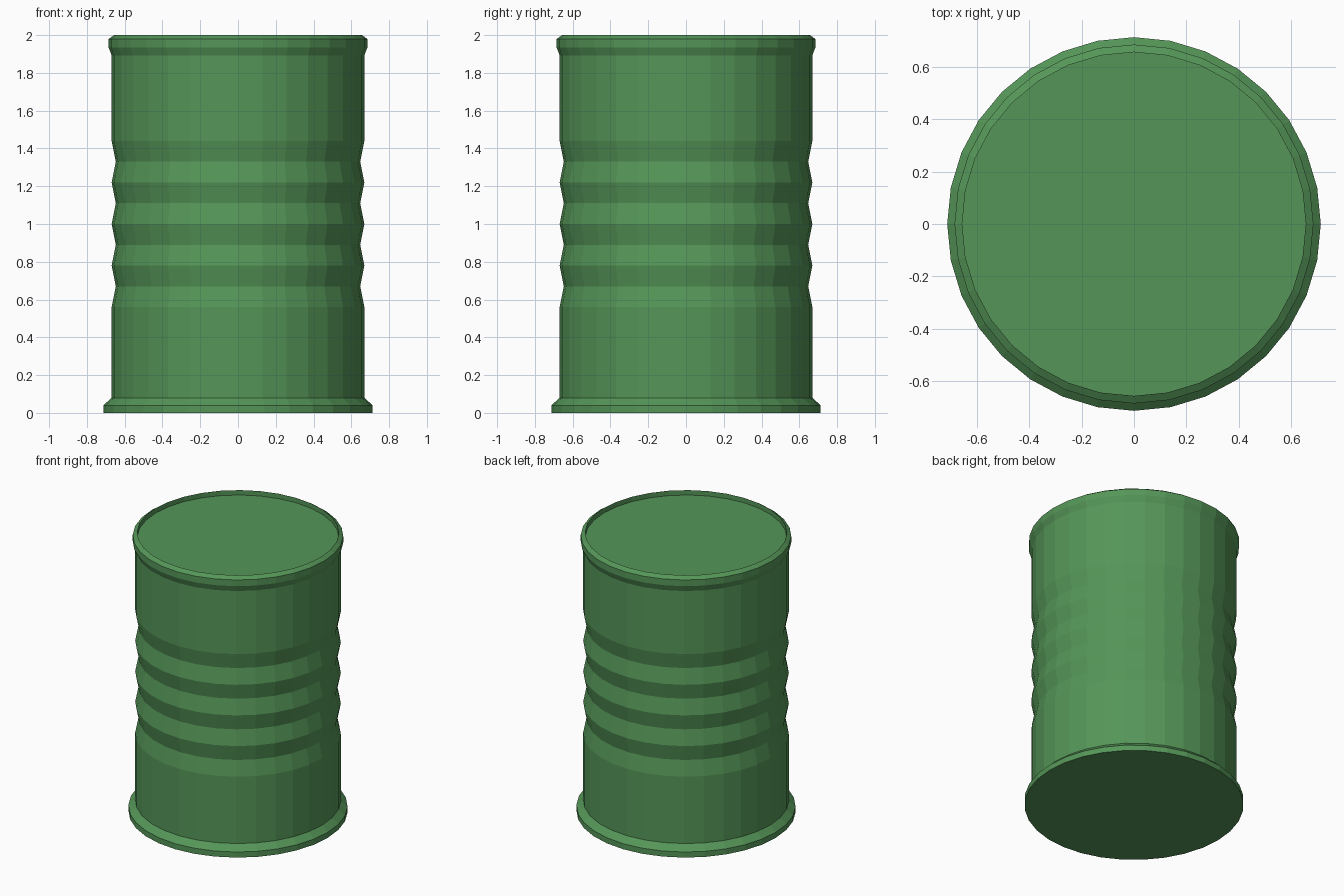
import bpy, bmesh
from math import cos, sin, tau

if "Cube" in bpy.data.objects:
    bpy.data.objects.remove(bpy.data.objects["Cube"])

SIDES = 32

# Outline from base to lid as (radius, height)
profile = [(0.713, 0.0), (0.713, 0.04), (0.669, 0.08)]      # flared foot
for i in range(9):                                          # ribbed middle
    profile.append((0.669 if i % 2 == 0 else 0.647, 0.56 + i * 0.11))
profile += [(0.669, 1.893), (0.685, 1.935), (0.685, 1.98),  # top rim
            (0.656, 2.0), (0.656, 1.965)]                   # recessed lid edge

# Barrel body: rings joined into walls, capped at both ends
bm = bmesh.new()
rings = [[bm.verts.new((r * cos(tau * k / SIDES), r * sin(tau * k / SIDES), z))
          for k in range(SIDES)] for r, z in profile]
for low, high in zip(rings, rings[1:]):
    for k in range(SIDES):
        n = (k + 1) % SIDES
        bm.faces.new((low[k], low[n], high[n], high[k]))
bm.faces.new(rings[0][::-1])
bm.faces.new(rings[-1])

mesh = bpy.data.meshes.new("barrel")
bm.to_mesh(mesh)
bm.free()
barrel = bpy.data.objects.new("barrel", mesh)
bpy.context.collection.objects.link(barrel)

# Green paint
paint = bpy.data.materials.new("green_paint")
paint.diffuse_color = (0.091, 0.305, 0.098, 1.0)
paint.use_nodes = True
paint.node_tree.nodes["Principled BSDF"].inputs["Base Color"].default_value = paint.diffuse_color
mesh.materials.append(paint)
